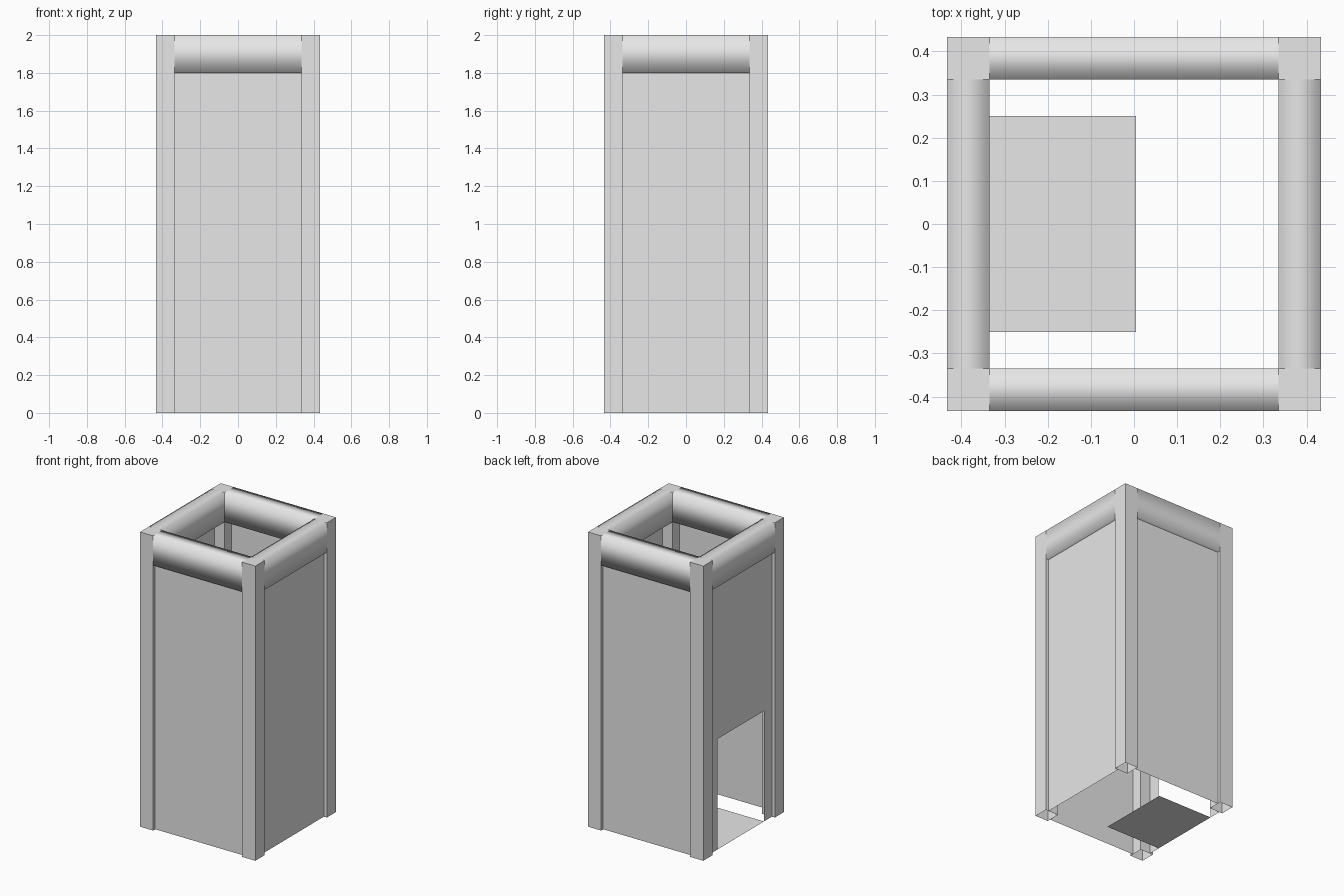
import bpy
import bmesh
from math import pi
from mathutils import Matrix

cube = bpy.data.objects.get("Cube")
if cube:
    bpy.data.objects.remove(cube, do_unlink=True)

# One grey for the whole structure
grey = bpy.data.materials.new("light grey")
grey.use_nodes = True
colour = (0.8, 0.8, 0.8, 1)
grey.diffuse_color = colour
grey.node_tree.nodes["Principled BSDF"].inputs["Base Color"].default_value = colour

HALF, INNER, PANEL = 0.433, 0.335, 0.41
TOP, BEAM = 2.0, 1.8
DOOR_W, DOOR_H = 0.25, 0.75


def finish(name, bm, smooth=False, angle=0):
    """Turn a bmesh into an object, rotated about z."""
    bm.transform(Matrix.Rotation(angle, 4, "Z"))
    for f in bm.faces:
        f.smooth = smooth
    mesh = bpy.data.meshes.new(name)
    bm.to_mesh(mesh)
    bm.free()
    mesh.materials.append(grey)
    obj = bpy.data.objects.new(name, mesh)
    bpy.context.collection.objects.link(obj)
    return obj


def open_box(lo, hi, axis, sides):
    """Box between two corners without its caps on the given sides of an axis."""
    bm = bmesh.new()
    bmesh.ops.create_cube(bm, size=1)
    for v in bm.verts:
        v.co = [l + (h - l) * (c + 0.5) for l, h, c in zip(lo, hi, v.co)]
    bm.normal_update()
    caps = [f for f in bm.faces if round(f.normal[axis]) in sides]
    bmesh.ops.delete(bm, geom=caps, context="FACES")
    return bm


def sheet(points):
    bm = bmesh.new()
    bm.faces.new([bm.verts.new(p) for p in points])
    return bm


# Posts, beams and panels repeat around the four sides
for i, side in enumerate(("front", "left", "back", "right")):
    turn = i * pi / 2
    # Hollow corner post, open underneath
    post = open_box((INNER, -HALF, 0), (HALF, -INNER, TOP), 2, (-1,))
    finish(side + "_corner_post", post, angle=turn)
    # Softly shaded top beam running between posts
    beam = open_box((-INNER, -HALF, BEAM), (INNER, -INNER, TOP), 0, (-1, 1))
    finish(side + "_top_beam", beam, True, turn)
    # Thin recessed wall; the right one has a doorway
    outline = [(-INNER, 0), (INNER, 0), (INNER, BEAM), (-INNER, BEAM)]
    if side == "right":
        outline = [(-INNER, 0), (-DOOR_W, 0), (-DOOR_W, DOOR_H), (DOOR_W, DOOR_H),
                   (DOOR_W, 0)] + outline[1:]
    finish(side + "_wall_panel", sheet([(x, -PANEL, z) for x, z in outline]), angle=turn)

# Door flap lying flat on the floor inside the doorway
flap = [(-PANEL, -DOOR_W, 0), (0.005, -DOOR_W, 0), (0.005, DOOR_W, 0), (-PANEL, DOOR_W, 0)]
finish("floor_flap", sheet(flap))
